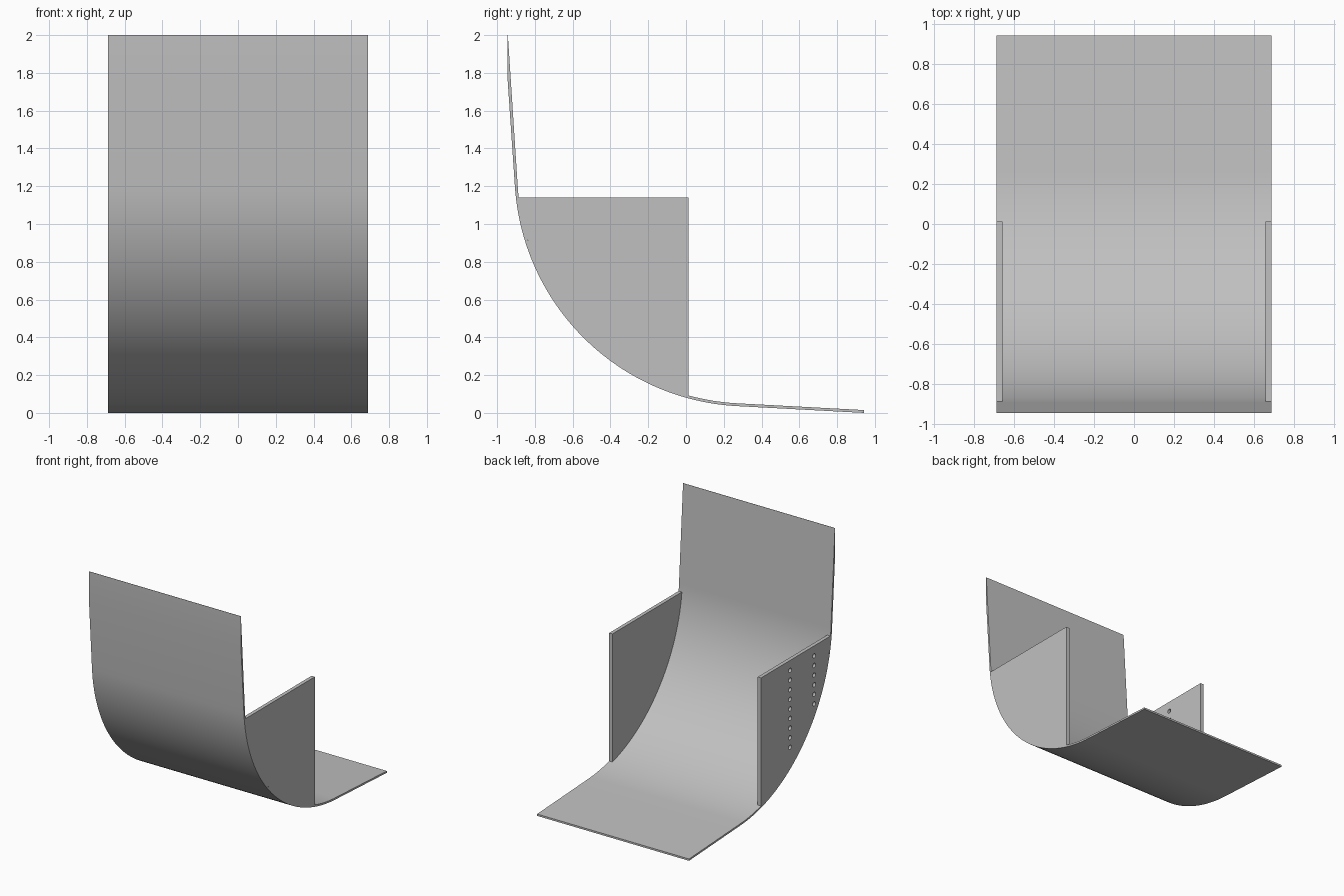
import bpy
from math import sin, cos, pi, radians, sqrt, asin
from mathutils import Matrix

if "Cube" in bpy.data.objects:
    bpy.data.objects.remove(bpy.data.objects["Cube"], do_unlink=True)

# Main dimensions
HALF_W = 0.687
PLATE_T = 0.03
CY, CZ = 0.3375, 1.28          # centre of the bend
R_OUT, R_IN = 1.246, 1.231
FRONT_Y, BACK_Y = -0.945, 0.942
PLATE_TOP, PLATE_BACK = 1.14, 0.012

grey = bpy.data.materials.new("plain grey")
grey.use_nodes = True
grey.diffuse_color = (0.53, 0.53, 0.53, 1)
grey.node_tree.nodes["Principled BSDF"].inputs["Base Color"].default_value = grey.diffuse_color


def arc(radius, start, end, steps=56):
    """Points (y, z) on the bend, angles measured from straight down towards the front."""
    angles = [start + (end - start) * i / steps for i in range(steps + 1)]
    return [(CY - radius * sin(a), CZ - radius * cos(a)) for a in angles]


def slab(name, loops, x_mid, thickness):
    """Fill closed (y, z) outlines, inner ones being holes, and give them width along x."""
    curve = bpy.data.curves.new(name, "CURVE")
    curve.dimensions = "2D"
    curve.fill_mode = "BOTH"
    curve.extrude = thickness / 2
    for loop in loops:
        spline = curve.splines.new("POLY")
        spline.points.add(len(loop) - 1)
        for point, (y, z) in zip(spline.points, loop):
            point.co = (y, z, 0, 1)
        spline.use_cyclic_u = True
    temp = bpy.data.objects.new(name + "_outline", curve)
    bpy.context.collection.objects.link(temp)
    graph = bpy.context.evaluated_depsgraph_get()
    mesh = bpy.data.meshes.new_from_object(temp.evaluated_get(graph))
    bpy.data.objects.remove(temp, do_unlink=True)
    bpy.data.curves.remove(curve)
    # Outline x, y and depth become world y, z and x
    mesh.transform(Matrix(((0, 0, 1, x_mid), (1, 0, 0, 0), (0, 1, 0, 0), (0, 0, 0, 1))))
    mesh.materials.clear()
    mesh.materials.append(grey)
    obj = bpy.data.objects.new(name, mesh)
    bpy.context.collection.objects.link(obj)
    bpy.ops.object.select_all(action="DESELECT")
    obj.select_set(True)
    bpy.context.view_layer.objects.active = obj
    bpy.ops.object.shade_smooth_by_angle(angle=radians(30))
    return obj


# Curved sheet: upright back, round bend and flat foot, with the top edge trimmed thin
foot_a, top_a = radians(3.1), radians(86.1)
outer = arc(R_OUT, foot_a, top_a)
inner = arc(R_IN, top_a, foot_a)
trim_z = outer[-1][1] + (outer[-1][0] - FRONT_Y) * sin(top_a) / cos(top_a)
sheet = ([(BACK_Y, 0)] + outer + [(FRONT_Y, trim_z), (FRONT_Y, 2), (FRONT_Y + 0.002, 2)]
         + inner + [(BACK_Y, 0.015)])
slab("curved_sheet", [sheet], 0, 2 * HALF_W)

# Side plates: upright quarter panels resting on the inside of the bend
low = asin((CY - PLATE_BACK) / R_IN)
high = pi / 2 - asin((CZ - PLATE_TOP) / R_IN)
panel = arc(R_IN, low, high) + [(PLATE_BACK, PLATE_TOP)]


def hole(y, z, radius=0.018, sides=20):
    return [(y + radius * cos(2 * pi * i / sides), z + radius * sin(2 * pi * i / sides))
            for i in range(sides)]


# Two columns of round holes through one plate only
holes = [hole(y, 1.058 - 0.0785 * i) for y, count in ((-0.363, 9), (-0.674, 6))
         for i in range(count)]
offset = HALF_W - PLATE_T / 2
slab("left_side_plate", [panel], offset, PLATE_T)
slab("right_side_plate", [panel] + holes, -offset, PLATE_T)
